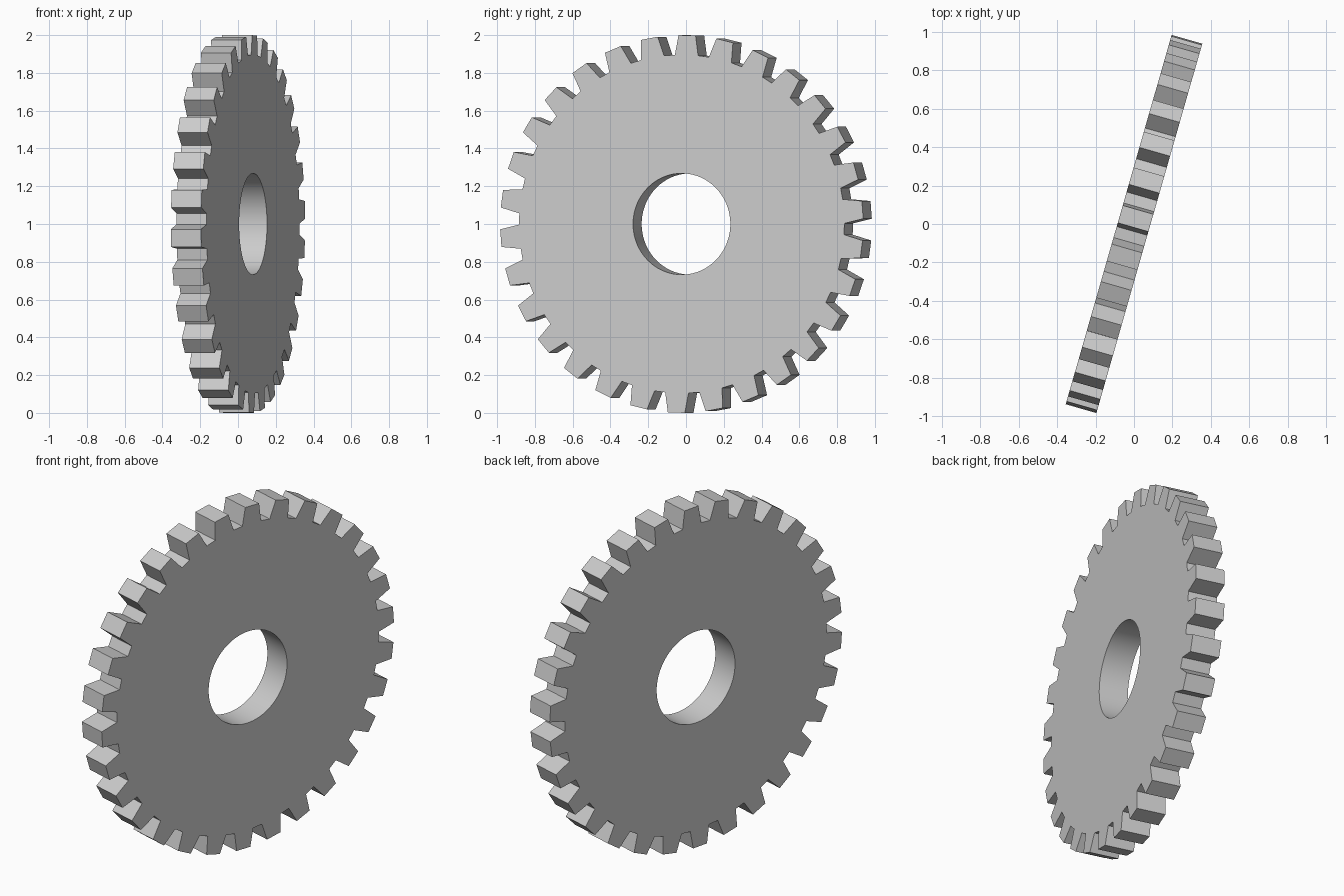
import bpy, bmesh
from math import sin, cos, radians, tau
from mathutils import Matrix

cube = bpy.data.objects.get("Cube")
if cube:
    bpy.data.objects.remove(cube, do_unlink=True)

TEETH = 30
TIP_R, ROOT_R, HOLE_R = 1.0, 0.896, 0.268
TIP_HALF, ROOT_HALF = 0.047, 0.064      # half widths of a tooth
HALF_THICK = 0.083
PHASE, TURN = radians(1.7), radians(16)

# Plain grey metal
grey = bpy.data.materials.new("grey metal")
grey.use_nodes = True
colour = (0.6, 0.6, 0.6, 1)
grey.diffuse_color = colour
grey.node_tree.nodes["Principled BSDF"].inputs["Base Color"].default_value = colour

# Toothed outline as (radius, angle), going round the wheel
outline = []
for i in range(TEETH):
    mid = PHASE + tau * i / TEETH
    for r, half in ((ROOT_R, -ROOT_HALF), (TIP_R, -TIP_HALF),
                    (TIP_R, TIP_HALF), (ROOT_R, ROOT_HALF)):
        outline.append((r, mid + half / r))
bore = [(HOLE_R, tau * i / len(outline) + PHASE) for i in range(len(outline))]

# Four matching rings joined into a closed wheel
bm = bmesh.new()


def ring(points, x):
    return [bm.verts.new((x, r * sin(a), r * cos(a))) for r, a in points]


rings = [ring(outline, -HALF_THICK), ring(outline, HALF_THICK),
         ring(bore, HALF_THICK), ring(bore, -HALF_THICK)]
n = len(outline)
for k in range(4):
    a, b = rings[k], rings[(k + 1) % 4]
    for i in range(n):
        j = (i + 1) % n
        bm.faces.new((a[i], a[j], b[j], b[i]))
bmesh.ops.recalc_face_normals(bm, faces=bm.faces)

# Stand the wheel on the ground, turned about the vertical
bm.transform(Matrix.Translation((0, 0, 1)) @ Matrix.Rotation(-TURN, 4, "Z"))
mesh = bpy.data.meshes.new("gear_wheel")
bm.to_mesh(mesh)
bm.free()
mesh.materials.append(grey)
gear = bpy.data.objects.new("gear_wheel", mesh)
bpy.context.collection.objects.link(gear)

# Smooth bore, crisp teeth
bpy.ops.object.select_all(action="DESELECT")
gear.select_set(True)
bpy.context.view_layer.objects.active = gear
bpy.ops.object.shade_smooth_by_angle(angle=radians(20))
